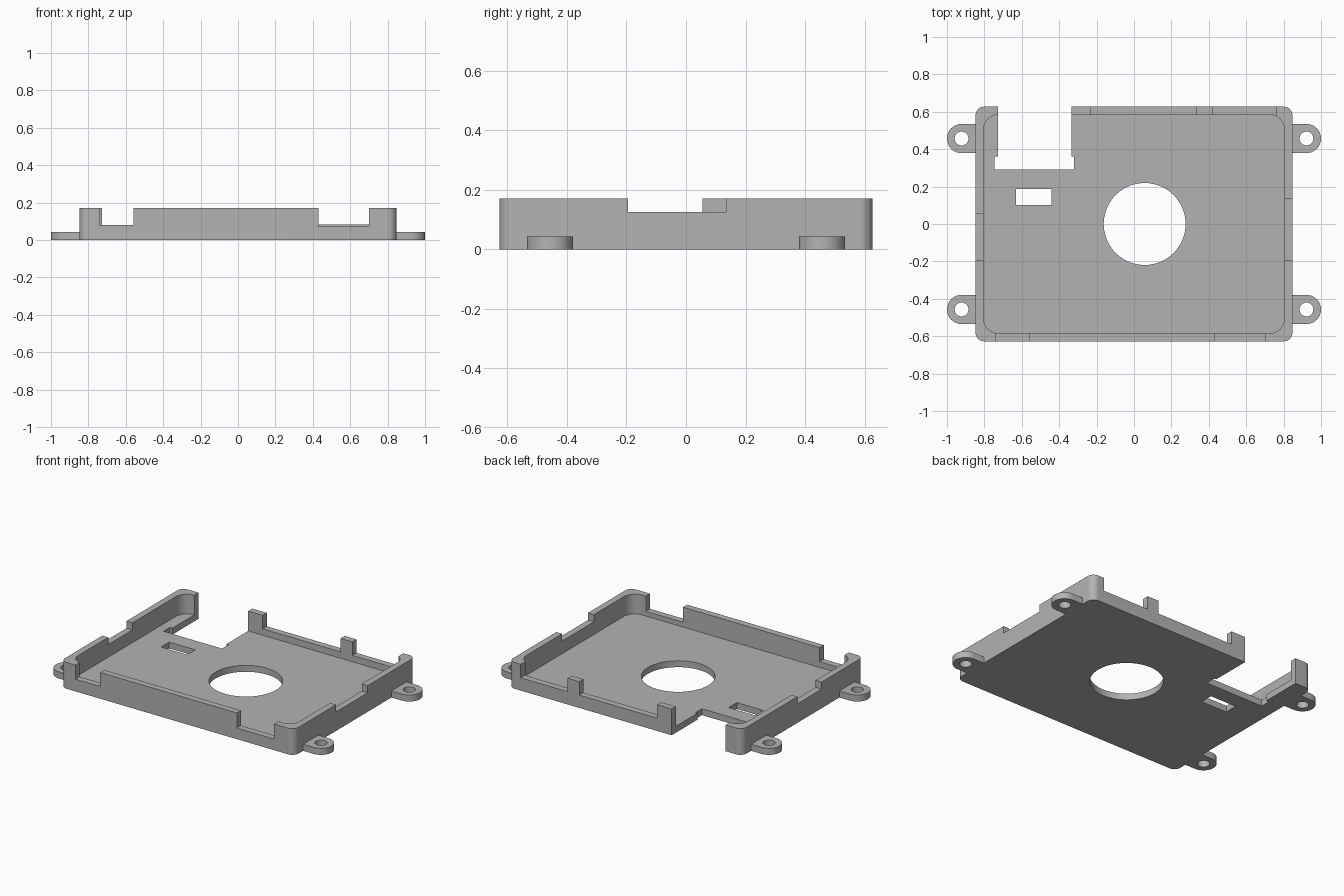
import bpy, bmesh
from math import sin, cos, pi

if "Cube" in bpy.data.objects:
    bpy.data.objects.remove(bpy.data.objects["Cube"], do_unlink=True)

GREY = (0.45, 0.45, 0.45, 1)
grey = bpy.data.materials.new("plain grey")
grey.use_nodes = True
grey.diffuse_color = GREY
grey.node_tree.nodes["Principled BSDF"].inputs["Base Color"].default_value = GREY

HALF_X, HALF_Y, HEIGHT = 0.847, 0.627, 0.172
FLOOR = 0.042
WALL = 0.043
TAB_Y, TAB_R, TAB_H = 0.457, 0.078, 0.043


def arc(cx, cy, r, start, sweep, steps):
    return [(cx + r * cos(start + sweep * i / steps),
             cy + r * sin(start + sweep * i / steps)) for i in range(steps + 1)]


def rounded_rect(hx, hy, r):
    corners = [(1, 1), (-1, 1), (-1, -1), (1, -1)]
    return [p for i, (sx, sy) in enumerate(corners)
            for p in arc(sx * (hx - r), sy * (hy - r), r, i * pi / 2, pi / 2, 12)]


def circle(cx, cy, r, steps=64):
    return arc(cx, cy, r, 0, 2 * pi, steps)[:-1]


def rect(x0, x1, y0, y1):
    return [(x0, y0), (x1, y0), (x1, y1), (x0, y1)]


def prism(name, outline, z0, z1):
    """Extrude a flat outline from z0 to z1."""
    bm = bmesh.new()
    base = bm.faces.new([bm.verts.new((x, y, z0)) for x, y in outline])
    top = bmesh.ops.extrude_face_region(bm, geom=[base])["geom"]
    for v in top:
        if isinstance(v, bmesh.types.BMVert):
            v.co.z = z1
    bmesh.ops.recalc_face_normals(bm, faces=bm.faces[:])
    mesh = bpy.data.meshes.new(name)
    bm.to_mesh(mesh)
    bm.free()
    obj = bpy.data.objects.new(name, mesh)
    bpy.context.collection.objects.link(obj)
    return obj


def activate(obj):
    bpy.ops.object.select_all(action="DESELECT")
    obj.select_set(True)
    bpy.context.view_layer.objects.active = obj


def cut(obj, outline, z0, z1):
    cutter = prism("cutter", outline, z0, z1)
    cutter.hide_render = True
    activate(obj)
    mod = obj.modifiers.new("cut", "BOOLEAN")
    mod.operation, mod.solver, mod.object = "DIFFERENCE", "EXACT", cutter
    bpy.ops.object.modifier_apply(modifier=mod.name)
    bpy.data.objects.remove(cutter, do_unlink=True)


def finish(obj):
    obj.data.materials.clear()
    obj.data.materials.append(grey)
    for p in obj.data.polygons:
        p.material_index = 0
    activate(obj)
    bpy.ops.object.shade_smooth_by_angle(angle=pi / 6)


# Open tray with rounded corners
tray = prism("tray", rounded_rect(HALF_X, HALF_Y, 0.045), 0, HEIGHT)
cut(tray, rounded_rect(HALF_X - WALL, HALF_Y - WALL, 0.078), FLOOR, 0.3)

# Notches in the rim: x range, y range, height of the lowered edge
notches = [
    (-0.74, -0.56, -0.7, -0.5, 0.08),    # front
    (0.43, 0.70, -0.7, -0.5, 0.073),
    (-0.23, 0.335, 0.5, 0.7, 0.084),     # back
    (0.42, 0.76, 0.5, 0.7, 0.084),
    (0.75, 0.9, -0.195, 0.134, 0.125),   # left and right sides
    (-0.9, -0.75, -0.195, 0.055, 0.125),
]
for x0, x1, y0, y1, z in notches:
    cut(tray, rect(x0, x1, y0, y1), z, 0.3)

# Openings through the floor: stepped rear cut-out, slot, round hole
cut(tray, [(-0.745, 0.292), (-0.32, 0.292), (-0.32, 0.36), (-0.335, 0.36),
           (-0.335, 0.8), (-0.726, 0.8), (-0.726, 0.36), (-0.745, 0.36)], -0.1, 0.3)
cut(tray, rect(-0.63, -0.44, 0.102, 0.187), -0.1, 0.3)
cut(tray, circle(0.057, 0, 0.219), -0.1, 0.3)
finish(tray)

# Four mounting tabs with screw holes
for side, sx in (("left", 1), ("right", -1)):
    for end, sy in (("front", -1), ("back", 1)):
        cx, cy = 1 - TAB_R, sy * TAB_Y
        shape = arc(cx, cy, TAB_R, -pi / 2, pi, 24)
        shape += [(HALF_X - 0.001, cy + TAB_R), (HALF_X - 0.001, cy - TAB_R)]
        tab = prism(f"{end}_{side}_tab", [(sx * x, y) for x, y in shape], 0, TAB_H)
        cut(tab, circle(sx * cx, cy, 0.037, 32), -0.1, 0.3)
        finish(tab)
